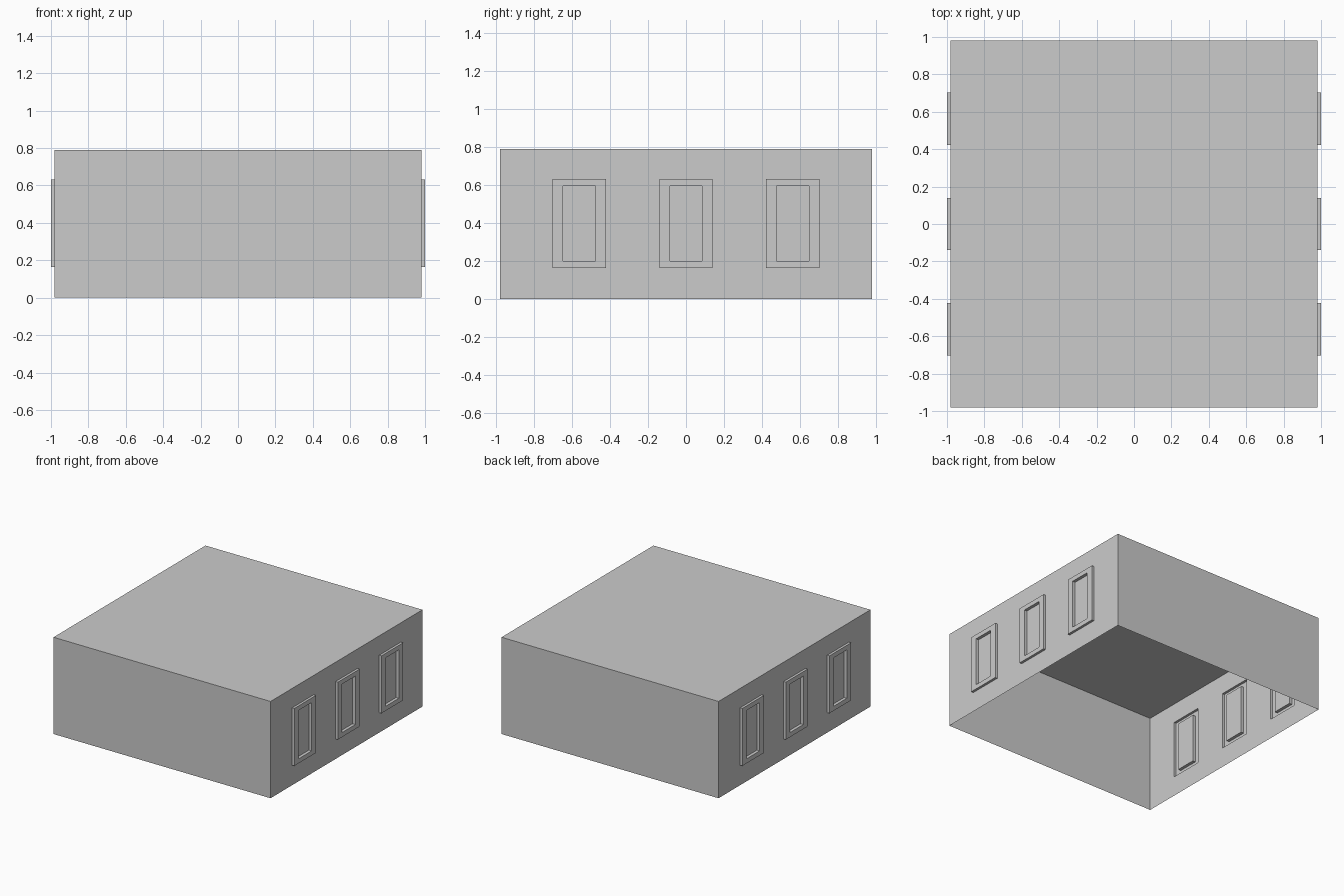
import bpy, bmesh

if "Cube" in bpy.data.objects:
    bpy.data.objects.remove(bpy.data.objects["Cube"])

HALF, H = 0.98, 0.79          # body half width and height
OUT = 1.0                     # face of the window frames
CENTRES = (-0.562, 0.0, 0.562)
FRAME = (0.14, 0.163, 0.632)  # half width, bottom, top
PANE = (0.085, 0.2, 0.595)
PANE_X = 0.975


def step(bm, face, cy, size, x):
    """Inset a face and place its new inner loop on a given rectangle."""
    mid = face.calc_center_median().z
    bmesh.ops.inset_individual(bm, faces=[face], thickness=0.005)
    hw, z0, z1 = size
    for v in face.verts:
        v.co = (x, cy + (hw if v.co.y > cy else -hw), z1 if v.co.z > mid else z0)


bm = bmesh.new()

# Window wall: a grid of panels, window cells are worked outwards then inwards
ys = sorted([-HALF, HALF] + [c + s * FRAME[0] for c in CENTRES for s in (-1, 1)])
zs = [0, FRAME[1], FRAME[2], H]
grid = [[bm.verts.new((HALF, y, z)) for z in zs] for y in ys]
windows = []
for i in range(len(ys) - 1):
    for j in range(3):
        f = bm.faces.new((grid[i][j], grid[i + 1][j], grid[i + 1][j + 1], grid[i][j + 1]))
        if j == 1 and i % 2 == 1:
            windows.append((f, CENTRES[i // 2]))
bm.normal_update()
for f, cy in windows:
    step(bm, f, cy, FRAME, OUT)      # frame side
    step(bm, f, cy, PANE, OUT)       # frame front
    step(bm, f, cy, PANE, PANE_X)    # recessed pane

# Opposite wall, mirrored
res = bmesh.ops.duplicate(bm, geom=bm.verts[:] + bm.edges[:] + bm.faces[:])["geom"]
for v in (g for g in res if isinstance(g, bmesh.types.BMVert)):
    v.co.x *= -1
bmesh.ops.reverse_faces(bm, faces=[g for g in res if isinstance(g, bmesh.types.BMFace)])

# Plain front and back walls and flat roof; the underside stays open
def quad(*pts):
    bm.faces.new([bm.verts.new(p) for p in pts])

a = HALF
quad((-a, -a, 0), (a, -a, 0), (a, -a, H), (-a, -a, H))
quad((a, a, 0), (-a, a, 0), (-a, a, H), (a, a, H))
quad((-a, -a, H), (a, -a, H), (a, a, H), (-a, a, H))
bmesh.ops.remove_doubles(bm, verts=bm.verts[:], dist=1e-4)

me = bpy.data.meshes.new("building_shell")
bm.to_mesh(me)
bm.free()
bpy.context.collection.objects.link(bpy.data.objects.new("building_shell", me))
